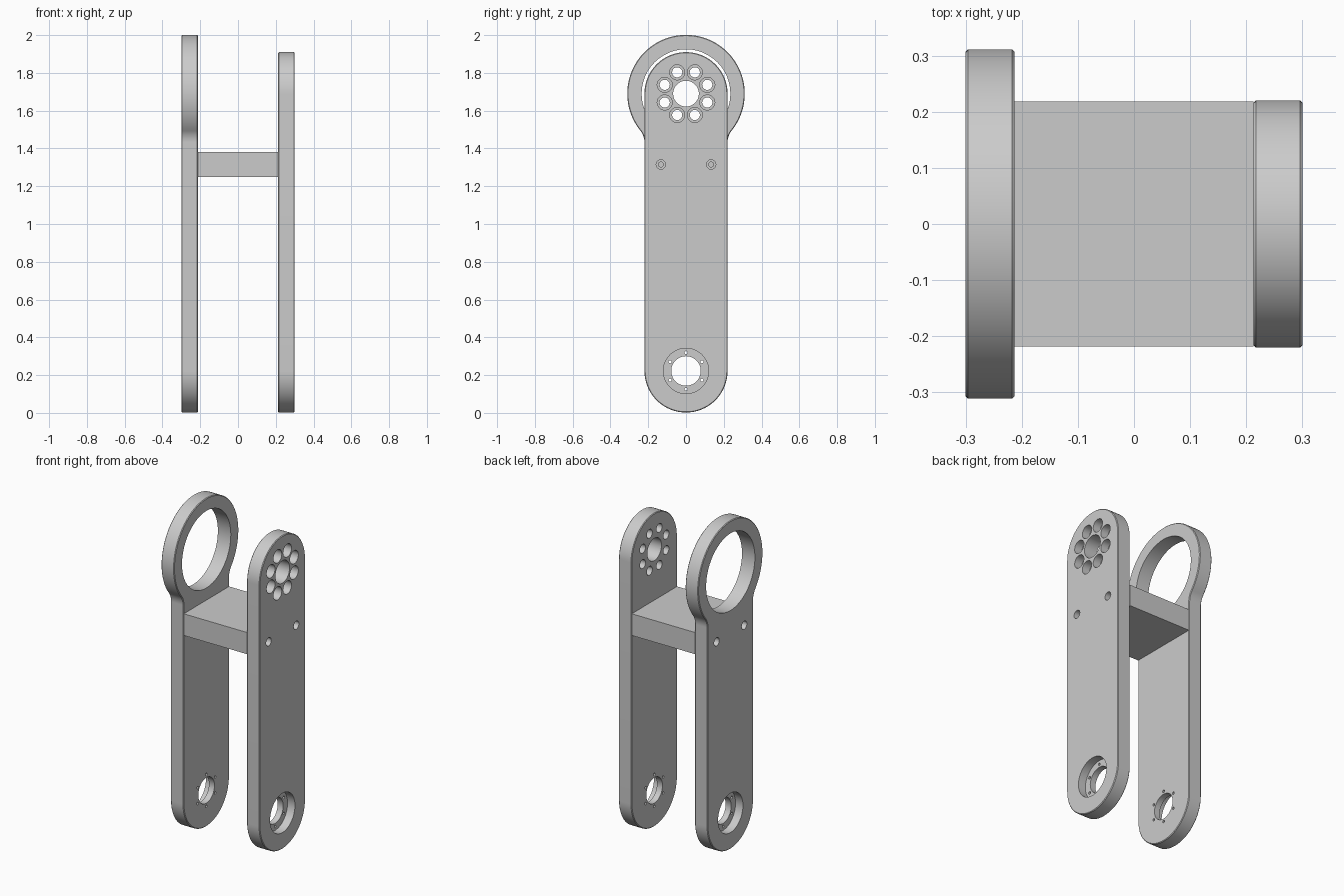
import bpy, bmesh
from math import pi, cos, sin, atan2, sqrt, radians
from mathutils import Matrix

cube = bpy.data.objects.get("Cube")
if cube:
    bpy.data.objects.remove(cube, do_unlink=True)

grey = bpy.data.materials.new("plain grey")
grey.use_nodes = True
grey.diffuse_color = (0.6, 0.6, 0.6, 1)
grey.node_tree.nodes["Principled BSDF"].inputs["Base Color"].default_value = (0.6, 0.6, 0.6, 1)

LOW, HIGH = 0.222, 1.69      # pivot heights
HALF = 0.22                  # half width of the arms
RING, RING_HOLE, FILLET = 0.311, 0.235, 0.1
INNER, OUTER = 0.213, 0.3    # plate faces, distance from the centre


def add_object(name, bm):
    bmesh.ops.recalc_face_normals(bm, faces=bm.faces)
    mesh = bpy.data.meshes.new(name)
    bm.to_mesh(mesh)
    bm.free()
    obj = bpy.data.objects.new(name, mesh)
    bpy.context.collection.objects.link(obj)
    return obj


def arc(y, z, r, start, end, n):
    return [(y + r * cos(start + (end - start) * i / n),
             z + r * sin(start + (end - start) * i / n)) for i in range(n + 1)]


def circle_of(count, radius, z, hole, offset):
    return [(radius * cos(offset + 2 * pi * i / count),
             z + radius * sin(offset + 2 * pi * i / count), hole) for i in range(count)]


def cutter(name, holes, x0, x1):
    """Cylinders along x; holes are (y, z, radius)."""
    bm = bmesh.new()
    for y, z, r in holes:
        place = Matrix.Translation(((x0 + x1) / 2, y, z)) @ Matrix.Rotation(pi / 2, 4, "Y")
        bmesh.ops.create_cone(bm, cap_ends=True, segments=48 if r > 0.05 else 20,
                              radius1=r, radius2=r, depth=abs(x1 - x0), matrix=place)
    obj = add_object(name, bm)
    obj.hide_render = True
    return obj


def plate(name, outline, side, bores, holes):
    """Extruded outline with chamfered rims, counterbores and through holes."""
    bm = bmesh.new()
    face = bm.faces.new([bm.verts.new((side * INNER, y, z)) for y, z in outline])
    new = bmesh.ops.extrude_face_region(bm, geom=[face])["geom"]
    bmesh.ops.translate(bm, vec=(side * (OUTER - INNER), 0, 0),
                        verts=[v for v in new if isinstance(v, bmesh.types.BMVert)])
    obj = add_object(name, bm)
    bevel = obj.modifiers.new("rim", "BEVEL")
    bevel.width, bevel.segments = 0.004, 1
    bevel.limit_method, bevel.angle_limit = "ANGLE", radians(60)
    cutters = [cutter("through_cutter", holes, side * (INNER - 0.05), side * (OUTER + 0.05))]
    for depth, group in bores:
        cutters.append(cutter("bore_cutter", group, side * (OUTER - depth), side * (OUTER + 0.05)))
    for c in reversed(cutters):
        mod = obj.modifiers.new("holes", "BOOLEAN")
        mod.operation, mod.solver, mod.object = "DIFFERENCE", "EXACT", c
    # bake the result and drop the cutters
    bpy.context.view_layer.update()
    baked = bpy.data.meshes.new_from_object(obj.evaluated_get(bpy.context.evaluated_depsgraph_get()))
    obj.modifiers.clear()
    obj.data = baked
    for c in cutters:
        bpy.data.objects.remove(c, do_unlink=True)
    finish(obj)


def finish(obj):
    obj.data.materials.clear()
    obj.data.materials.append(grey)
    bpy.ops.object.select_all(action="DESELECT")
    obj.select_set(True)
    bpy.context.view_layer.objects.active = obj
    bpy.ops.object.shade_smooth_by_angle(angle=radians(30))


# Holes shared by both plates: bearing seat with six pin holes, and two bolts
seat = [(0, LOW, 0.12)]
low_holes = [(0, LOW, 0.078)] + circle_of(6, 0.097, LOW, 0.008, pi / 2)
bolts = [(y, 1.315, 0.013) for y in (-0.133, 0.133)]
bolt_heads = [(y, z, 0.025) for y, z, _ in bolts]

# Plain arm with a ring of counterbored holes round the upper pivot
capsule = arc(0, LOW, HALF, pi, 2 * pi, 48) + arc(0, HIGH, HALF, 0, pi, 48)
rosette = circle_of(8, 0.122, HIGH, 0.027, pi / 8)
plate("left_arm", capsule, 1,
      [(0.05, seat + bolt_heads + [(y, z, 0.04) for y, z, _ in rosette])],
      low_holes + bolts + rosette + [(0, HIGH, 0.068)])

# Arm that flares through fillets into a large ring
fy = HALF + FILLET
drop = sqrt((RING + FILLET) ** 2 - fy ** 2)
a = atan2(drop, fy)
fillet = arc(fy, HIGH - drop, FILLET, pi, pi - a, 10)
ring_outline = (arc(0, LOW, HALF, pi, 2 * pi, 48) + fillet
                + arc(0, HIGH, RING, -a, pi + a, 80)[1:-1]
                + [(-y, z) for y, z in reversed(fillet)])
plate("right_ring_arm", ring_outline, -1, [(0.05, seat + bolt_heads)],
      low_holes + bolts + [(0, HIGH, RING_HOLE)])

# Cross bar between the arms
bm = bmesh.new()
bmesh.ops.create_cube(bm, size=1, matrix=Matrix.Translation((0, 0, 1.315))
                      @ Matrix.Diagonal((2 * INNER, 0.436, 0.132, 1)))
finish(add_object("cross_bar", bm))
